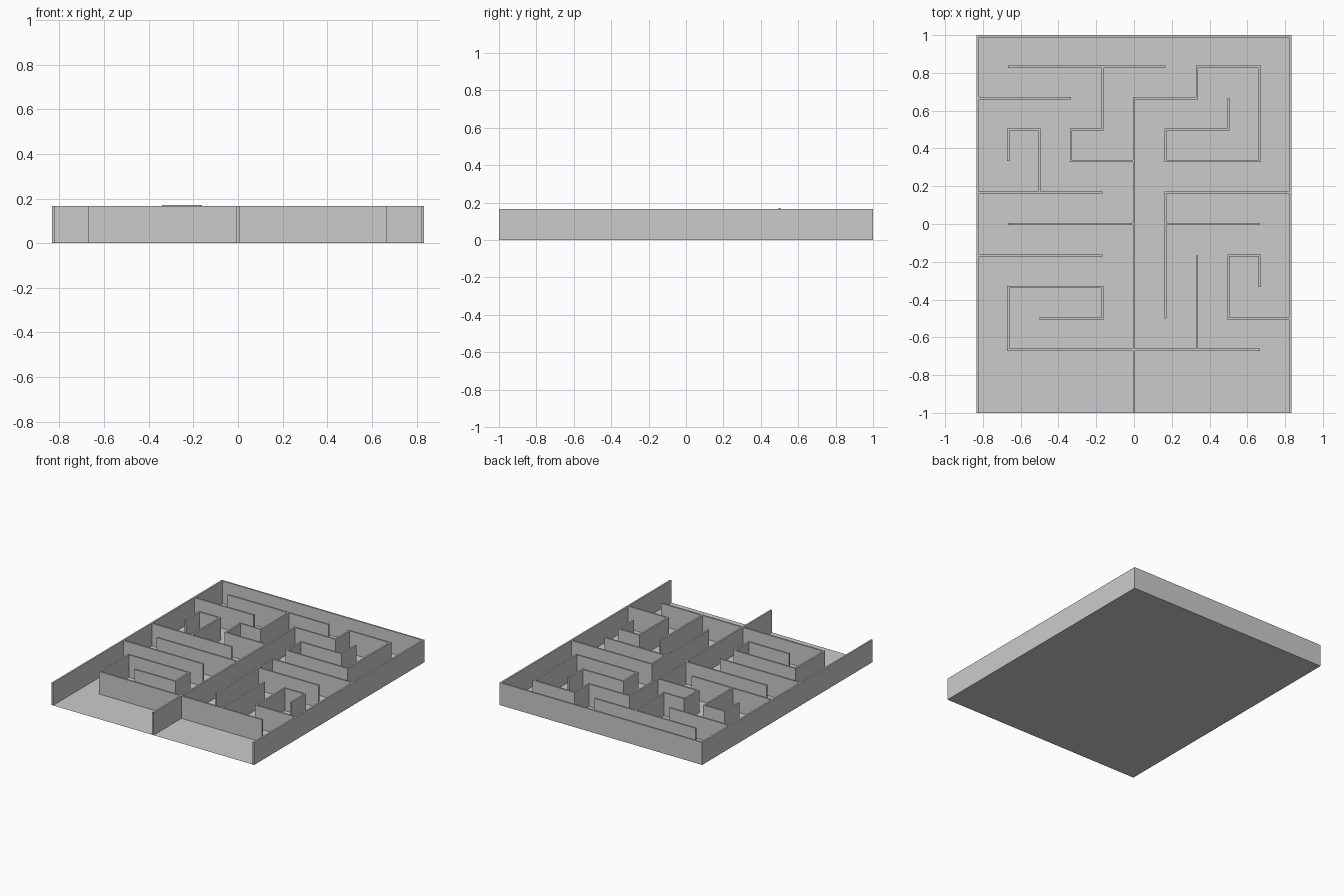
import bpy, bmesh
from mathutils import Vector

if "Cube" in bpy.data.objects:
    bpy.data.objects.remove(bpy.data.objects["Cube"])

U = 1 / 6          # maze cell size
T = 0.0125         # wall thickness
H = 0.1665         # wall height


def finish(name, bm):
    bmesh.ops.recalc_face_normals(bm, faces=bm.faces)
    mesh = bpy.data.meshes.new(name)
    bm.to_mesh(mesh)
    bm.free()
    bpy.context.collection.objects.link(bpy.data.objects.new(name, mesh))


def wall(name, points, height=H):
    """Mitred wall following a right-angled path of points."""
    pts = [Vector(p) for p in points]
    normals = []
    for a, b in zip(pts, pts[1:]):
        d = (b - a).normalized()
        normals.append(Vector((-d.y, d.x)))
    bm = bmesh.new()
    rings = []
    for i, p in enumerate(pts):
        off = normals[max(i - 1, 0)].copy()
        if 0 < i < len(pts) - 1:
            off += normals[i]
        off *= T / 2
        corners = [(p + off, 0), (p - off, 0), (p - off, height), (p + off, height)]
        rings.append([bm.verts.new((c.x, c.y, z)) for c, z in corners])
    for r, s in zip(rings, rings[1:]):
        for k in range(4):
            n = (k + 1) % 4
            bm.faces.new((r[k], r[n], s[n], s[k]))
    bm.faces.new(rings[0])
    bm.faces.new(rings[-1])
    finish(name, bm)


# Thin floor sheet
bm = bmesh.new()
bm.faces.new([bm.verts.new((x * 5 * U, y, 0))
              for x, y in ((-1, -1), (1, -1), (1, 1), (-1, 1))])
finish("maze_floor", bm)

# Outer wall, open at the front
ex, ey = 5 * U - T / 2, 1 - T / 2
wall("outer_wall", [(-ex, -1), (-ex, ey), (ex, ey), (ex, -1)])

# Inner walls as paths in cell units
paths = [
    # centre spine and back right spiral
    [(0, -6), (0, 4), (2, 4), (2, 5), (4, 5), (4, 2), (1, 2), (1, 3), (3, 3), (3, 4)],
    # back left
    [(-4, 5), (1, 5)],
    [(-1, 5), (-1, 3)],
    [(-2, 3), (-2, 2), (0, 2)],
    [(-5, 4), (-2, 4)],
    [(-5, 1), (-1, 1)],
    [(-3, 1), (-3, 3), (-4, 3), (-4, 2)],
    # middle and front left
    [(-4, 0), (0, 0)],
    [(-5, -1), (-1, -1)],
    [(0, -4), (-4, -4), (-4, -2), (-1, -2), (-1, -3), (-3, -3)],
    # middle and front right
    [(0, -4), (4, -4)],
    [(5, 1), (1, 1), (1, -3)],
    [(1, 0), (4, 0)],
    [(2, -4), (2, -1)],
    [(5, -3), (3, -3), (3, -1), (4, -1), (4, -2)],
]
for i, path in enumerate(paths, 1):
    wall(f"inner_wall_{i}", [(x * U, y * U) for x, y in path])

# One short wall stands slightly taller
wall("raised_wall", [(-2 * U - T / 2, 3 * U), (-U + T / 2, 3 * U)], 0.171)
